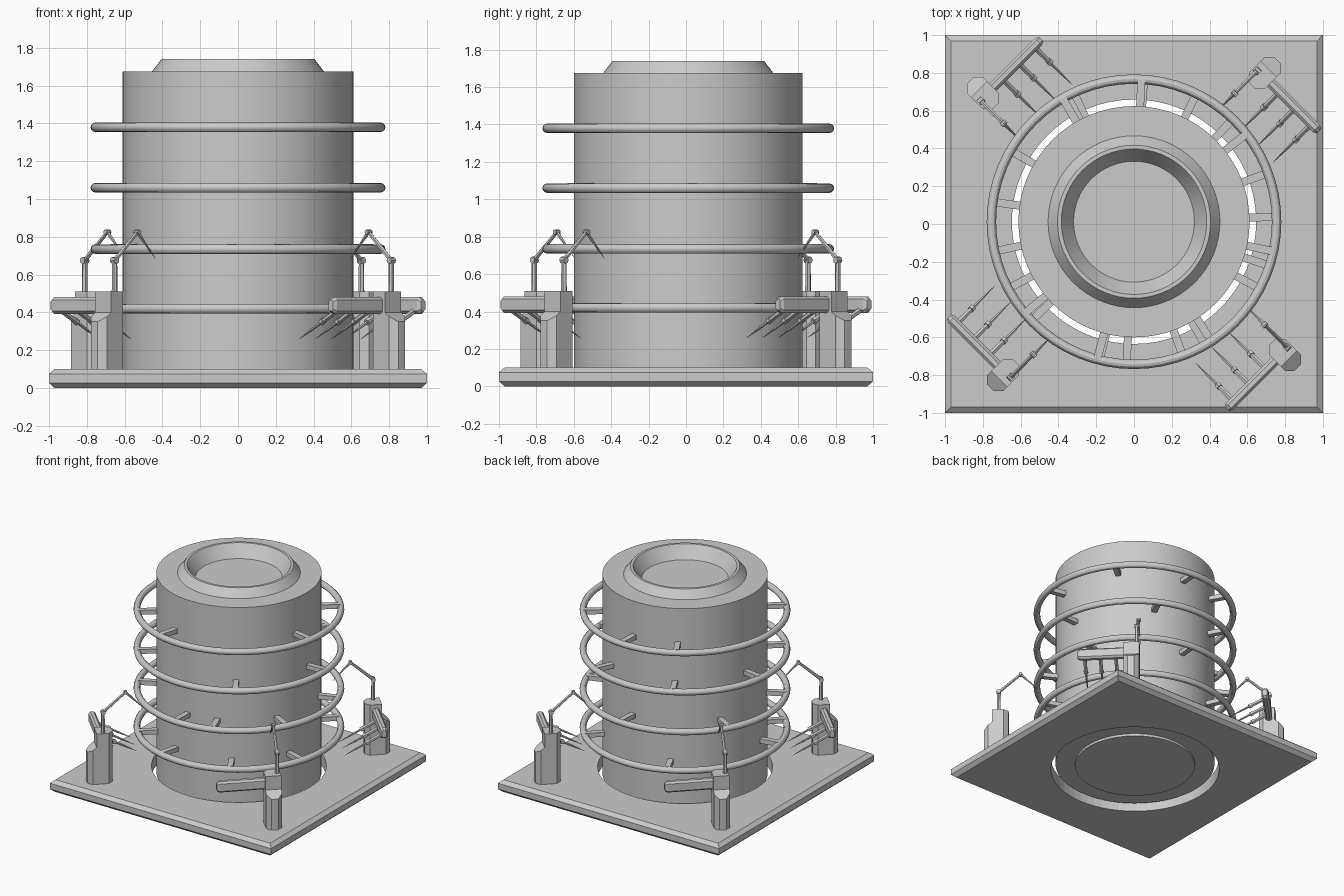
import bpy, bmesh, math
from mathutils import Vector, Matrix

if "Cube" in bpy.data.objects:
    bpy.data.objects.remove(bpy.data.objects["Cube"])

CY = 0.012  # vessel axis sits slightly behind the plate centre


def finish(name, bm, smooth=False):
    bmesh.ops.recalc_face_normals(bm, faces=bm.faces)
    me = bpy.data.meshes.new(name)
    bm.to_mesh(me)
    bm.free()
    ob = bpy.data.objects.new(name, me)
    bpy.context.collection.objects.link(ob)
    if smooth:
        bpy.ops.object.select_all(action='DESELECT')
        ob.select_set(True)
        bpy.context.view_layer.objects.active = ob
        bpy.ops.object.shade_smooth_by_angle(angle=math.radians(30))
    return ob


def lathe(bm, profile, n, phase=0.0, y=0.0):
    """Revolve (radius, z) points and cap both ends."""
    rings = []
    for r, z in profile:
        rings.append([bm.verts.new((r * math.cos(phase + 2 * math.pi * i / n),
                                    y + r * math.sin(phase + 2 * math.pi * i / n), z))
                      for i in range(n)])
    for a, b in zip(rings, rings[1:]):
        for i in range(n):
            j = (i + 1) % n
            bm.faces.new((a[i], a[j], b[j], b[i]))
    bm.faces.new(rings[0])
    bm.faces.new(rings[-1])


def rod(bm, p, q, r1, r2, n=6):
    """Tapered bar between two points."""
    p, q = Vector(p), Vector(q)
    d = q - p
    m = Matrix.Translation((p + q) / 2) @ d.to_track_quat('Z', 'Y').to_matrix().to_4x4()
    bmesh.ops.create_cone(bm, cap_ends=True, segments=n, radius1=r1, radius2=r2,
                          depth=d.length, matrix=m)


def prism(bm, outline, z0, z1, slope=None):
    """Extrude an outline upwards; slope(x) may lower the top."""
    lo = [bm.verts.new((x, y, z0)) for x, y in outline]
    hi = [bm.verts.new((x, y, slope(x) if slope else z1)) for x, y in outline]
    n = len(lo)
    for i in range(n):
        j = (i + 1) % n
        bm.faces.new((lo[i], lo[j], hi[j], hi[i]))
    bm.faces.new(lo)
    bm.faces.new(hi)


# square base plate with chamfered rims and a round opening
bm = bmesh.new()
s = math.sqrt(2)
lathe(bm, [(0.97 * s, 0), (s, 0.027), (s, 0.075), (0.97 * s, 0.1)], 4, math.pi / 4)
plate = finish("base_plate", bm)
bm = bmesh.new()
lathe(bm, [(0.647, -0.2), (0.647, 0.3)], 64, 0, CY)
cutter = finish("plate_hole_cutter", bm)
cutter.hide_render = True
mod = plate.modifiers.new("hole", 'BOOLEAN')
mod.object = cutter
mod.solver = 'EXACT'
bpy.context.view_layer.objects.active = plate
bpy.ops.object.modifier_apply(modifier="hole")
bpy.data.objects.remove(cutter)

# central vessel with raised conical lip and recessed top
bm = bmesh.new()
lathe(bm, [(0.46, 0.03), (0.46, 0.05), (0.612, 0.05), (0.612, 1.675), (0.455, 1.675),
           (0.405, 1.74), (0.385, 1.74), (0.32, 1.64)], 64, 0, CY)
finish("vessel", bm, True)

# four hoops with their radial struts
HOOPS = [(1.38, (-140, -105, -12, 38, 87, 120)),
         (1.06, (-140, -57, 2, 64, 118, 172)),
         (0.735, (-152, -93, -70, -28, 20, 86, 150)),
         (0.42, (-136, -104, -60, -18, 46, 115, -168))]
for k, (z, angles) in enumerate(HOOPS, 1):
    bm = bmesh.new()
    n, m = 64, 12
    loops = []
    for i in range(n):
        a = 2 * math.pi * i / n
        loops.append([])
        for j in range(m):
            b = 2 * math.pi * j / m
            r = 0.755 + 0.025 * math.cos(b)
            loops[-1].append(bm.verts.new((r * math.cos(a), CY + r * math.sin(a),
                                           z + 0.025 * math.sin(b))))
    for i in range(n):
        a, b = loops[i], loops[(i + 1) % n]
        for j in range(m):
            bm.faces.new((a[j], b[j], b[(j + 1) % m], a[(j + 1) % m]))
    finish(f"hoop_{k}", bm, True)
    bm = bmesh.new()
    for deg in angles:
        mat = (Matrix.Translation((0, CY, z)) @ Matrix.Rotation(math.radians(deg), 4, 'Z')
               @ Matrix.Translation((0.675, 0, 0.008)) @ Matrix.Diagonal((0.16, 0.042, 0.036, 1)))
        bmesh.ops.create_cube(bm, size=1, matrix=mat)
    finish(f"hoop_struts_{k}", bm)

# corner station, built along +x (x = outward from the vessel, y = sideways)
parts = []

# post: tall octagonal column with a lower sloped buttress outside
bm = bmesh.new()
x0, x1, y0, y1, c = 0.96, 1.085, 0.015, 0.135, 0.035
prism(bm, [(x0 + c, y0), (x1, y0), (x1, y1), (x0 + c, y1), (x0, y1 - c), (x0, y0 + c)], 0.1, 0.51)
x2 = 1.15
prism(bm, [(x1, y0), (x2 - c, y0), (x2, y0 + c), (x2, y1 - c), (x2 - c, y1), (x1, y1)],
      0.1, 0, lambda x: 0.40 - (x - x1) * 0.75)
parts.append(finish("station_post", bm))

# side beam: chamfered box carrying the tools
bm = bmesh.new()
h, w, c = 0.044, 0.026, 0.014
sec = [(-w, -h + c), (-w + c, -h), (w - c, -h), (w, -h + c),
       (w, h - c), (w - c, h), (-w + c, h), (-w, h - c)]
rows = []
for y, f in ((0.06, 1), (-0.325, 1), (-0.345, 0.65)):
    rows.append([bm.verts.new((1.04 + x * f, y, 0.437 + z * f)) for x, z in sec])
for a, b in zip(rows, rows[1:]):
    for i in range(8):
        j = (i + 1) % 8
        bm.faces.new((a[i], a[j], b[j], b[i]))
bm.faces.new(rows[0])
bm.faces.new(rows[-1])
parts.append(finish("station_beam", bm))

# three stepped needle tools pointing inward and down
bm = bmesh.new()
for y in (-0.05, -0.17, -0.29):
    a, b = Vector((1.04, y, 0.415)), Vector((0.75, y, 0.26))
    rod(bm, a, a.lerp(b, 0.42), 0.016, 0.014)
    rod(bm, a.lerp(b, 0.40), a.lerp(b, 0.70), 0.009, 0.008)
    rod(bm, a.lerp(b, 0.68), b, 0.007, 0.001)
    rod(bm, a.lerp(b, 0.37), a.lerp(b, 0.44), 0.019, 0.019)
parts.append(finish("station_tools", bm))

# thin jointed arm ending in a needle
bm = bmesh.new()
y = 0.112
foot, wrist, elbow, tip = [Vector((x, y, z)) for x, z in
                           ((1.035, 0.5), (1.035, 0.675), (0.865, 0.825), (0.73, 0.685))]
rod(bm, foot, wrist, 0.016, 0.014)
rod(bm, wrist, elbow, 0.013, 0.010)
rod(bm, elbow, tip, 0.011, 0.001)
for p, r in ((wrist, 0.018), (elbow, 0.013)):
    rod(bm, p - Vector((0, 0.017, 0)), p + Vector((0, 0.017, 0)), r, r, 8)
parts.append(finish("station_arm", bm))

# repeat the station at all four corners
for i in range(4):
    for src in parts:
        ob = src
        if i:
            ob = src.copy()
            ob.name = f"{src.name}_{i + 1}"
            bpy.context.collection.objects.link(ob)
        ob.rotation_euler = (0, 0, math.pi / 4 + i * math.pi / 2)
